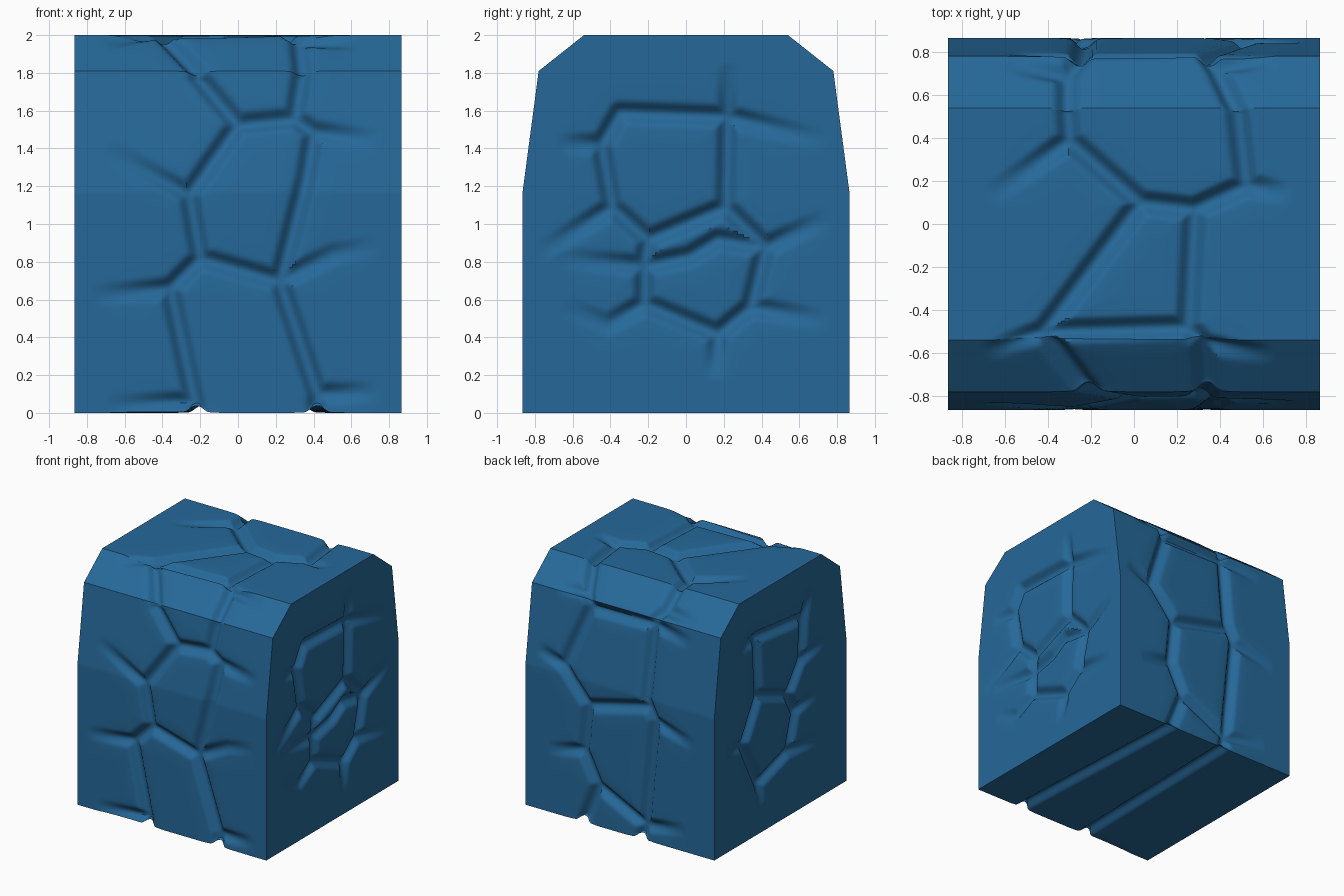
import bpy, bmesh
from mathutils import Vector
from mathutils.kdtree import KDTree

cube = bpy.data.objects.get("Cube")
if cube:
    bpy.data.objects.remove(cube)

HALF = 0.865                      # half width of the block
PROFILE = [(HALF, 0), (HALF, 1.17), (0.78, 1.81), (0.54, 2.0)]   # half depth, height
STEP = 0.016


def half_depth(z):
    for (y0, z0), (y1, z1) in zip(PROFILE, PROFILE[1:]):
        if z <= z1:
            return y0 + (y1 - y0) * (z - z0) / (z1 - z0)
    return PROFILE[-1][0]


def height(y):
    y = abs(y)
    if y <= PROFILE[3][0]:
        return PROFILE[3][1]
    for (y0, z0), (y1, z1) in zip(PROFILE[1:], PROFILE[2:]):
        if y >= y1:
            return z0 + (z1 - z0) * (y - y0) / (y1 - y0)
    return PROFILE[2][1]


# How the flat crack drawings lie on each side of the block
def on_front(x, z): return Vector((x, -half_depth(z), z))
def on_back(x, z): return Vector((x, half_depth(z), z))
def on_top(x, y): return Vector((x, y, PROFILE[3][1] if abs(y) < PROFILE[3][0] else
                                 PROFILE[3][1] - (abs(y) - PROFILE[3][0]) * 0.79))
def on_left(y, z): return Vector((HALF, y, z))
def on_right(y, z): return Vector((-HALF, y, z))
def on_base(x, y): return Vector((x, y, 0))


samples = []                      # crack points with strength


def crack(place, points, fade=False):
    """Lay a crack on a side; a fading one dies out at its far end."""
    pts = [Vector(p) / 100 for p in points]
    total = sum((b - a).length for a, b in zip(pts, pts[1:]))
    done = 0
    for a, b in zip(pts, pts[1:]):
        length = (b - a).length
        n = max(2, int(length / 0.005))
        for i in range(n + 1):
            p = a.lerp(b, i / n)
            run = (done + length * i / n) / total
            samples.append((place(p.x, p.y), 1 - run if fade else 1))
        done += length


# Front cracks
for line in ([(-22, 0), (-23, 6), (-36, 66), (-20, 82), (-26, 116), (0, 153), (-21, 178)],
             [(0, 153), (30, 156), (34, 181)],
             [(30, 156), (40, 149), (36, 125), (22, 70), (42, 10), (42, 0)],
             [(-20, 82), (22, 70)]):
    crack(on_front, line)
for line in ([(-26, 116), (-70, 140)], [(-36, 66), (-78, 62)], [(40, 149), (75, 144)],
             [(22, 70), (50, 84), (75, 89)], [(-23, 6), (-70, 4)], [(42, 10), (75, 11)]):
    crack(on_front, line, True)

# Top cracks, running over the chamfers
for line in ([(-25, 78), (-31, 70), (-31, 53), (-30, 39), (3, 10), (28, 7), (52, 18), (48, 53), (38, 74), (35, 78)],
             [(3, 10), (-42, -50), (-21, -78)],
             [(28, 7), (25, -48), (32, -55), (34, -78)],
             [(-42, -50), (25, -48)]):
    crack(on_top, line)
for line in ([(-30, 39), (-68, 12)], [(52, 18), (72, 14)], [(32, -56), (65, -61)],
             [(-42, -50), (-70, -60)], [(-31, 70), (-60, 74)], [(38, 74), (65, 76)]):
    crack(on_top, line, True)

# Back cracks
for line in ([(35, 181), (33, 175), (53, 124), (30, 97), (34, 59), (21, 33), (-22, 12), (-19, 0)],
             [(-25, 181), (-25, 176), (-23, 116), (-31, 100), (-22, 12)],
             [(33, 175), (-25, 176)], [(30, 97), (-23, 110)], [(21, 33), (34, 0)]):
    crack(on_back, line)
for line in ([(53, 124), (77, 132)], [(-31, 100), (-68, 90)], [(-22, 12), (-60, 18)],
             [(34, 59), (65, 52)], [(-25, 176), (-60, 170)]):
    crack(on_back, line, True)

# Cracks on the left side
for line in ([(-45, 142), (-35, 159), (22, 157), (21, 109), (-20, 92), (-39, 109), (-45, 142)],
             [(21, 109), (42, 88), (34, 56), (17, 42), (-22, 58), (-22, 80), (-20, 92)],
             [(-22, 78), (2, 83), (17, 92), (42, 88)]):
    crack(on_left, line)
for line in ([(22, 157), (22, 185)], [(22, 157), (75, 144)], [(-45, 142), (-68, 143)],
             [(-39, 109), (-78, 84)], [(-22, 78), (-68, 82)], [(42, 88), (76, 104)],
             [(34, 56), (75, 49)], [(17, 42), (15, 18)], [(-22, 58), (-41, 47), (-65, 57)]):
    crack(on_left, line, True)

# Cracks on the right side
for line in ([(30, 163), (-32, 156), (-29, 122), (-12, 99), (27, 114), (30, 163)],
             [(-12, 99), (-21, 83), (-12, 53), (27, 41), (47, 80), (27, 114)]):
    crack(on_right, line)
for line in ([(-32, 156), (-39, 178)], [(30, 163), (55, 160)], [(47, 80), (70, 84)],
             [(27, 41), (24, 22)], [(-12, 53), (-52, 48)], [(-29, 122), (-60, 128)],
             [(-21, 83), (-50, 88)]):
    crack(on_right, line, True)

# Grooves under the base joining front and back cracks
crack(on_base, [(-22, -86), (-19, 86)])
crack(on_base, [(42, -86), (34, 86)])

tree = KDTree(len(samples))
for i, (co, _) in enumerate(samples):
    tree.insert(co, i)
tree.balance()

# Block built from six fine patches welded together
bm = bmesh.new()
N = int(2 * HALF / STEP)
side = [Vector(PROFILE[0])]
for a, b in zip(PROFILE, PROFILE[1:]):
    a, b = Vector(a), Vector(b)
    n = round((b - a).length / STEP)
    side += [a.lerp(b, i / n) for i in range(1, n + 1)]
M = len(side) - 1


def patch(rows, cols, place):
    grid = [[bm.verts.new(place(i, j)) for j in range(cols + 1)] for i in range(rows + 1)]
    for r0, r1 in zip(grid, grid[1:]):
        for j in range(cols):
            bm.faces.new((r0[j], r0[j + 1], r1[j + 1], r1[j]))


def across(j):
    return 2 * j / N - 1


for s in (-1, 1):
    patch(M, N, lambda i, j: (HALF * across(j), s * side[i].x, side[i].y))
    patch(M, N, lambda i, j: (s * HALF, side[i].x * across(j), side[i].y))
for end in (side[0], side[-1]):
    patch(N, N, lambda i, j: (HALF * across(j), end.x * across(i), end.y))
bmesh.ops.remove_doubles(bm, verts=bm.verts[:], dist=0.001)
bmesh.ops.recalc_face_normals(bm, faces=bm.faces[:])
bm.normal_update()
bm.verts.index_update()

# Carve grooves along normals softened over the folds
carved = {}
for v in bm.verts:
    co, k, d = tree.find(v.co)
    power = samples[k][1]
    if d < 0.17 and power > 0:
        t = min(max((d - 0.008) / 0.06, 0), 1)
        groove = 0.042 * (1 - t * t * (3 - 2 * t))
        worn = 0.012 * (1 - d / 0.17) ** 2
        carved[v] = (groove + worn) * power
normals = {v: v.normal.copy() for v in carved}
for _ in range(10):
    normals = {v: sum((normals.get(e.other_vert(v), e.other_vert(v).normal)
                       for e in v.link_edges), n.copy()).normalized()
               for v, n in normals.items()}
for v, depth in carved.items():
    edge = min(1, (HALF - abs(v.co.x)) / 0.1) if abs(v.co.x) < HALF - 0.001 else 1
    v.co -= normals[v] * depth * edge

mesh = bpy.data.meshes.new("cracked_rock_block")
bm.to_mesh(mesh)
bm.free()
block = bpy.data.objects.new("cracked_rock_block", mesh)
bpy.context.collection.objects.link(block)

# Blue stone material
blue = (0.019, 0.14, 0.32, 1)
stone = bpy.data.materials.new("blue_stone")
stone.use_nodes = True
stone.diffuse_color = blue
stone.node_tree.nodes["Principled BSDF"].inputs["Base Color"].default_value = blue
mesh.materials.append(stone)

bpy.ops.object.select_all(action="DESELECT")
block.select_set(True)
bpy.context.view_layer.objects.active = block
bpy.ops.object.shade_smooth_by_angle(angle=0.6)
